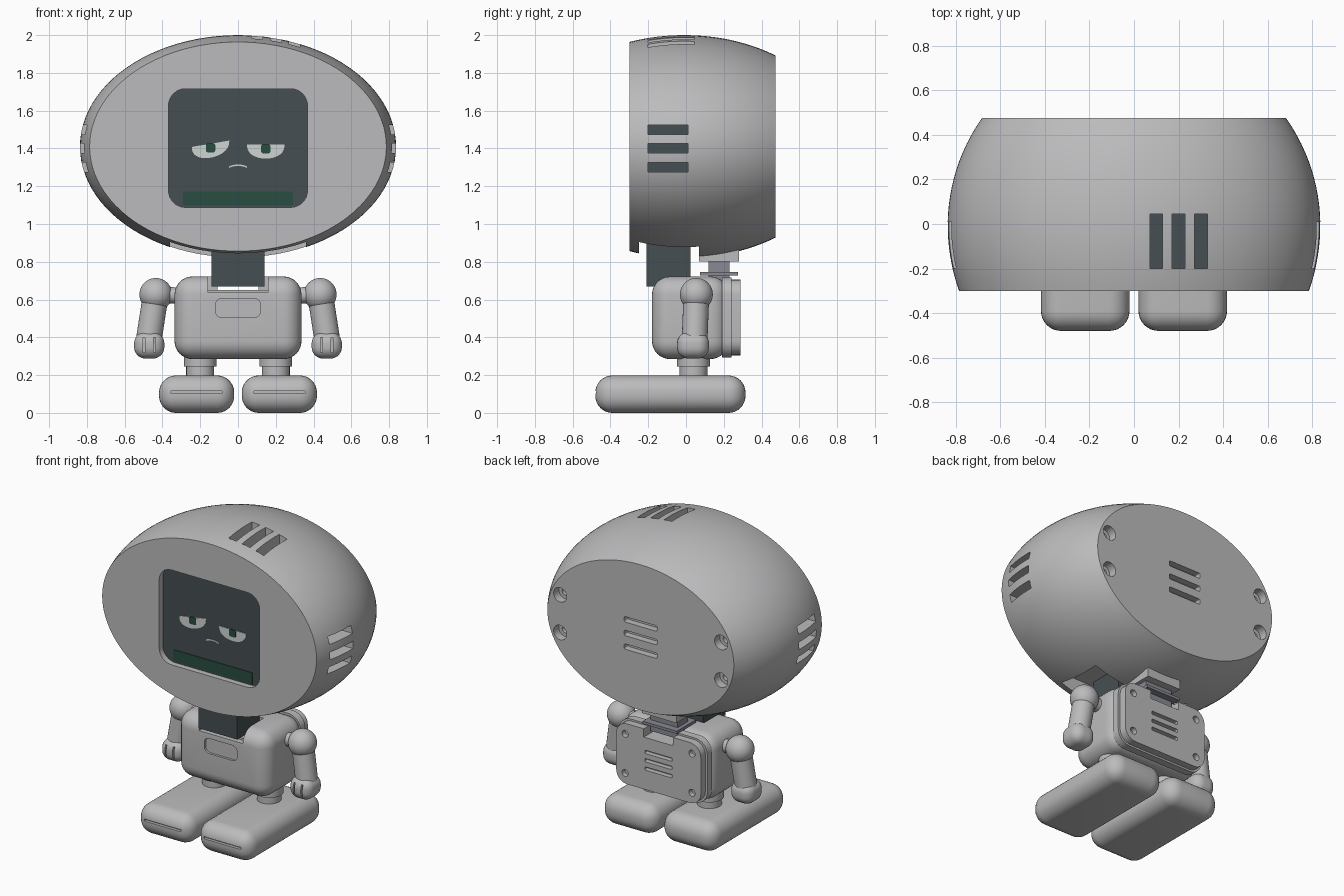
import bpy, bmesh
from math import cos, sin, pi, sqrt
from mathutils import Vector

if "Cube" in bpy.data.objects:
    bpy.data.objects.remove(bpy.data.objects["Cube"], do_unlink=True)


def material(name, r, g, b):
    m = bpy.data.materials.new(name)
    m.use_nodes = True
    m.diffuse_color = (r, g, b, 1)
    m.node_tree.nodes["Principled BSDF"].inputs["Base Color"].default_value = (r, g, b, 1)
    return m


SHELL = material("shell grey", 0.5, 0.5, 0.51)
DARK = material("screen slate", 0.06, 0.078, 0.085)
GREEN = material("display green", 0.022, 0.075, 0.052)
STEEL = material("bracket steel", 0.25, 0.255, 0.29)
WHITE = material("eye white", 0.62, 0.66, 0.64)


def finish(bm, name, mat):
    bmesh.ops.recalc_face_normals(bm, faces=bm.faces)
    me = bpy.data.meshes.new(name)
    bm.to_mesh(me)
    bm.free()
    me.materials.append(mat)
    ob = bpy.data.objects.new(name, me)
    bpy.context.collection.objects.link(ob)
    return ob


def box(name, x, y, z, mat=SHELL, r=0):
    """Box from (min, max) ranges, with rounded edges if r is given."""
    bm = bmesh.new()
    bmesh.ops.create_cube(bm, size=1)
    for v in bm.verts:
        v.co = [(a + b) / 2 + c * (b - a) for (a, b), c in zip((x, y, z), v.co)]
    if r:
        bmesh.ops.bevel(bm, geom=bm.edges[:], offset=r, segments=8, profile=0.5, affect='EDGES')
    return finish(bm, name, mat)


def rod(name, a, b, r, mat=SHELL, sides=48):
    a, b = Vector(a), Vector(b)
    bm = bmesh.new()
    bmesh.ops.create_cone(bm, cap_ends=True, segments=sides, radius1=r, radius2=r, depth=(b - a).length)
    bm.transform((b - a).to_track_quat('Z', 'Y').to_matrix().to_4x4())
    bmesh.ops.translate(bm, verts=bm.verts, vec=(a + b) / 2)
    return finish(bm, name, mat)


def ball(name, centre, r):
    bm = bmesh.new()
    bmesh.ops.create_uvsphere(bm, u_segments=40, v_segments=24, radius=r)
    bmesh.ops.translate(bm, verts=bm.verts, vec=centre)
    return finish(bm, name, SHELL)


def plate(name, outline, y0, y1, mat=SHELL):
    """Extrude an x-z outline from y0 to y1."""
    bm = bmesh.new()
    face = bm.faces.new([bm.verts.new((x, y0, z)) for x, z in outline])
    ext = bmesh.ops.extrude_face_region(bm, geom=[face])["geom"]
    bmesh.ops.translate(bm, vec=(0, y1 - y0, 0), verts=[g for g in ext if isinstance(g, bmesh.types.BMVert)])
    return finish(bm, name, mat)


def rounded(cx, cz, w, h, r, n=8):
    """Rounded rectangle outline with half sizes w and h."""
    pts = []
    for q, (sx, sz) in enumerate(((1, 1), (-1, 1), (-1, -1), (1, -1))):
        for i in range(n + 1):
            t = (q + i / n) * pi / 2
            pts.append((cx + sx * (w - r) + r * cos(t), cz + sz * (h - r) + r * sin(t)))
    return pts


def cut(ob, cutters):
    for c in cutters:
        mod = ob.modifiers.new("cut", 'BOOLEAN')
        mod.object, mod.solver = c, 'EXACT'
        bpy.context.view_layer.objects.active = ob
        bpy.ops.object.modifier_apply(modifier=mod.name)
        bpy.data.objects.remove(c, do_unlink=True)


# Head: ellipsoid with flat front and back
HZ, RX, RY, RZ = 1.41, 0.837, 0.84, 0.59
FRONT, BACK, RINGS, SIDES = -0.3, 0.475, 20, 96
bm = bmesh.new()
rings = []
for i in range(RINGS + 1):
    y = FRONT + (BACK - FRONT) * i / RINGS
    k = sqrt(1 - ((y + 0.01) / RY) ** 2)
    rings.append([bm.verts.new((RX * k * cos(2 * pi * j / SIDES), y, HZ + RZ * k * sin(2 * pi * j / SIDES)))
                  for j in range(SIDES)])
for a, b in zip(rings, rings[1:]):
    for j in range(SIDES):
        n = (j + 1) % SIDES
        bm.faces.new((a[j], a[n], b[n], b[j]))
bm.faces.new(rings[0])
bm.faces.new(rings[-1])
head = finish(bm, "head_shell", SHELL)

# Screen recess, neck opening, vents and screw holes
cutters = [plate("cut", rounded(0, 1.402, 0.368, 0.314, 0.09), -0.4, -0.25),
           box("cut", (-0.36, 0.36), (-0.25, 0.07), (0.7, 0.97))]
for i in (-1, 0, 1):
    z = 1.4 + 0.1 * i
    for s in (-1, 1):
        xs = sorted((s * 0.72, s * 0.95))
        cutters.append(box("cut", xs, (-0.2, 0.01), (z - 0.025, z + 0.025)))
        xs = sorted((s * 0.72, s * 0.725))
        box("side_vent_floor", xs, (-0.2, 0.01), (z - 0.025, z + 0.025), DARK)
    x = 0.2 + 0.1 * i
    cutters.append(box("cut", (x - 0.029, x + 0.029), (-0.2, 0.045), (1.85, 2.1)))
    box("top_vent_floor", (x - 0.029, x + 0.029), (-0.2, 0.045), (1.85, 1.855), DARK)
    cutters.append(plate("cut", rounded(0, HZ + 0.09 * i, 0.12, 0.018, 0.008), 0.43, 0.6))
for sx in (-1, 1):
    for sz in (-1, 1):
        x, z = sx * 0.59, HZ + sz * 0.125
        cutters.append(rod("cut", (x, 0.42, z), (x, 0.6, z), 0.048, sides=24))
        cutters.append(rod("cut", (x, 0.36, z), (x, 0.43, z), 0.024, sides=24))
cut(head, cutters)

# Screen and face
plate("screen", rounded(0, 1.402, 0.368, 0.314, 0.09), -0.262, -0.249, DARK)
box("display_bar", (-0.29, 0.29), (-0.266, -0.261), (1.097, 1.173), GREEN)
for side, cx, top, slope in (("right", -0.145, 1.425, 0.17), ("left", 0.147, 1.42, 0.0)):
    lid = [(cx + 0.099 * cos(pi * i / 24), top + slope * 0.099 * cos(pi * i / 24)
            - 0.074 * sin(pi * i / 24) ** 0.8) for i in range(25)]
    plate(side + "_eye", lid, -0.266, -0.261, WHITE)
    plate(side + "_pupil", rounded(cx, top - 0.022, 0.025, 0.024, 0.012), -0.27, -0.265, GREEN)
arc = [pi * i / 12 for i in range(13)]
mouth = [(0.048 * cos(t), 1.3 + 0.015 * sin(t)) for t in arc]
mouth += [(x, z - 0.008) for x, z in reversed(mouth)]
plate("mouth", mouth, -0.266, -0.261, WHITE)

# Neck and rear bracket
box("neck", (-0.141, 0.141), (-0.21, 0.025), (0.67, 0.97), DARK)
box("bracket_post", (-0.1, 0.1), (0.12, 0.23), (0.672, 0.81), STEEL)
box("bracket_flange", (-0.125, 0.125), (0.075, 0.275), (0.728, 0.746), STEEL)
box("bracket_clip", (-0.125, 0.125), (0.07, 0.28), (0.802, 0.87))

# Torso with rear flange and lid
torso = box("torso", (-0.336, 0.336), (-0.18, 0.225), (0.285, 0.722), r=0.095)
flange = plate("torso_flange", rounded(0, 0.505, 0.325, 0.212, 0.09), 0.19, 0.24)
lid = plate("back_lid", rounded(0, 0.505, 0.31, 0.2, 0.08), 0.235, 0.288)
cut(torso, [box("cut", (-0.16, 0.16), (-0.3, 0.04), (0.637, 0.9)),
            plate("cut", rounded(0, 0.555, 0.12, 0.05, 0.035), -0.3, -0.165)])
for ob in (torso, flange, lid):
    cut(ob, [box("cut", (-0.108, 0.108), (0.02, 0.4), (0.65, 0.9))])
box("neck_seat", (-0.16, 0.16), (-0.14, 0.04), (0.63, 0.65))
cut(lid, [rod("cut", (sx * 0.245, 0.255, 0.505 + sz * 0.13), (sx * 0.245, 0.4, 0.505 + sz * 0.13), 0.023, sides=24)
          for sx in (-1, 1) for sz in (-1, 1)])
cut(lid, [plate("cut", rounded(0, 0.5 + 0.055 * i, 0.1, 0.011, 0.005), 0.255, 0.4) for i in (-1, 0, 1)])

# Arms, hands, legs and feet
for side, s in (("right", -1), ("left", 1)):
    shoulder, wrist = (s * 0.435, 0.055, 0.627), (s * 0.475, 0.045, 0.37)
    rod(side + "_shoulder_pin", (s * 0.3, 0.055, 0.62), shoulder, 0.043)
    ball(side + "_shoulder", shoulder, 0.087)
    rod(side + "_arm", shoulder, wrist, 0.068)
    hx = s * 0.47
    hand = box(side + "_hand", (hx - 0.08, hx + 0.08), (-0.048, 0.122), (0.288, 0.428), r=0.06)
    cut(hand, [box("cut", (hx + d - 0.005, hx + d + 0.005), (-0.1, -0.015), (0.32, 0.4)) for d in (-0.028, 0.028)])
    lx = s * 0.2
    rod(side + "_leg", (lx, 0.04, 0.18), (lx, 0.04, 0.26), 0.074)
    rod(side + "_hip_collar", (lx, 0.04, 0.245), (lx, 0.04, 0.3), 0.087)
    fx = s * 0.219
    foot = box(side + "_foot", (fx - 0.199, fx + 0.199), (-0.48, 0.315), (0, 0.198), r=0.09)
    cut(foot, [box("cut", (fx - 0.135, fx + 0.135), (-0.6, -0.46), (0.102, 0.115))])

# Smooth curves, crisp edges
for ob in bpy.context.scene.objects:
    ob.select_set(ob.type == 'MESH')
bpy.context.view_layer.objects.active = head
bpy.ops.object.shade_smooth_by_angle(angle=pi / 6)
bpy.ops.object.select_all(action='DESELECT')
